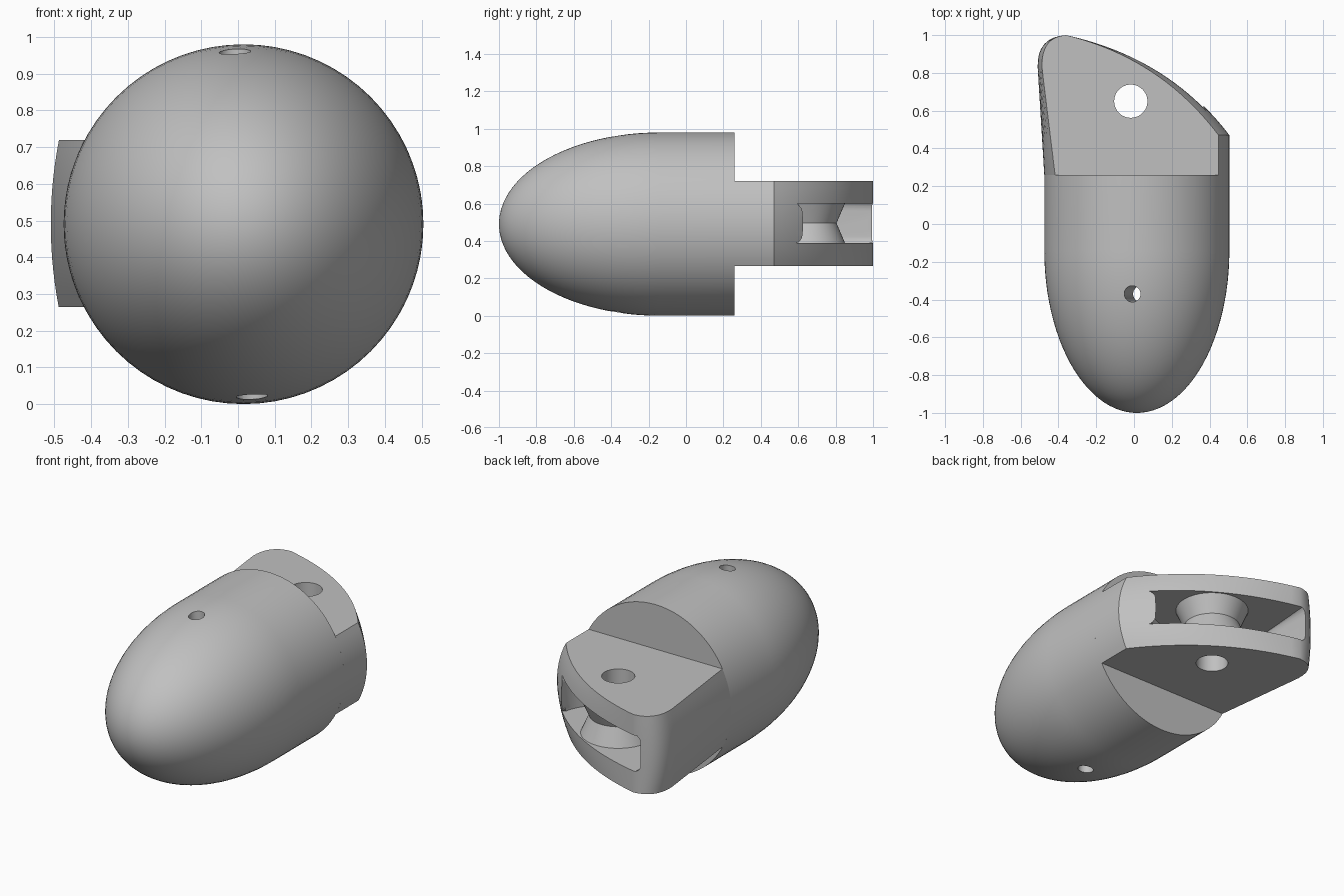
import bpy, bmesh
from math import sin, cos, pi, sqrt
from mathutils import Vector

cube = bpy.data.objects.get("Cube")
if cube:
    bpy.data.objects.remove(cube)

R, CX, CZ = 0.49, 0.015, 0.49      # barrel radius and axis
STEP, NOSE = 0.26, -0.14           # end of barrel, start of nose
HX, HY, HR = -0.017, 0.65, 0.088   # pin hole

grey = bpy.data.materials.new("grey plastic")
grey.use_nodes = True
grey.diffuse_color = (0.53, 0.53, 0.53, 1)
grey.node_tree.nodes["Principled BSDF"].inputs["Base Color"].default_value = grey.diffuse_color


def loft(name, rings, wrap=False, bevel=0):
    """Join equal-length rings of points; cap the ends or wrap them round."""
    bm = bmesh.new()
    rows = [[bm.verts.new(p) for p in ring] for ring in rings]
    n = len(rows[0])
    pairs = list(zip(rows, rows[1:])) + ([(rows[-1], rows[0])] if wrap else [])
    for a, b in pairs:
        for i in range(n):
            j = (i + 1) % n
            bm.faces.new((a[i], a[j], b[j], b[i]))
    if not wrap:
        caps = [bm.faces.new(rows[0]), bm.faces.new(rows[-1])]
        if bevel:
            edges = {e for f in caps for e in f.edges}
            bmesh.ops.bevel(bm, geom=list(edges), offset=bevel, segments=4,
                            profile=0.5, affect='EDGES')
    bmesh.ops.recalc_face_normals(bm, faces=bm.faces)
    mesh = bpy.data.meshes.new(name)
    bm.to_mesh(mesh)
    bm.free()
    mesh.materials.append(grey)
    ob = bpy.data.objects.new(name, mesh)
    bpy.context.collection.objects.link(ob)
    return ob


def circle(x, y, z, r, n=48):
    return [(x + r * cos(2 * pi * i / n), y + r * sin(2 * pi * i / n), z) for i in range(n)]


def activate(ob):
    bpy.ops.object.select_all(action='DESELECT')
    ob.select_set(True)
    bpy.context.view_layer.objects.active = ob


def cut(ob, cutter):
    mod = ob.modifiers.new("cut", 'BOOLEAN')
    mod.operation, mod.solver, mod.object = 'DIFFERENCE', 'EXACT', cutter
    activate(ob)
    bpy.ops.object.modifier_apply(modifier=mod.name)
    bpy.data.objects.remove(cutter)


def bezier(a, b, c, n):
    a, b, c = Vector(a), Vector(b), Vector(c)
    return [a * (1 - t) ** 2 + b * 2 * t * (1 - t) + c * t * t
            for t in (i / n for i in range(n + 1))]


# Barrel with an elliptical nose
def barrel_ring(y, r, n=72):
    return [(CX + r * cos(2 * pi * i / n), y, CZ + r * sin(2 * pi * i / n)) for i in range(n)]


stations = [(NOSE - 0.86 * cos(a), R * sin(a))
            for a in (pi / 2 * (i + 0.6) / 24.6 for i in range(25))]
body = loft("bullet_body", [barrel_ring(y, r) for y, r in stations + [(STEP, R)]])

# Small slanted cord hole through the nose
cut(body, loft("cord_hole_cutter", [circle(-0.013, -0.37, 1.05, 0.043, 32),
                                    circle(0.044, -0.37, -0.1, 0.043, 32)]))


# Tongue: level outlines, bulging out towards the middle height
def tongue_ring(z):
    d = z - CZ
    half = sqrt(R * R - d * d)
    sag = 0.022 * (d / 0.228) ** 2
    right = CX + half
    corner = bezier((-0.51 + sag, 0.83), (-0.515 + sag, 0.99), (-0.36, 1.0), 8)
    back = bezier((-0.36, 1.0), (right - 0.31, 0.88), (right, 0.47), 20)
    outline = [(CX - half, STEP)] + corner + back[1:] + [(right, STEP)]
    return [(x, y, z) for x, y in outline]


LOW, HIGH = 0.265, 0.72
tongue = loft("tongue", [tongue_ring(LOW + (HIGH - LOW) * i / 14) for i in range(15)])

# Slot round the post, open along the curved back
S0, S1 = 0.39, 0.6
arc = [(HX + 0.385 * cos(a), HY - 0.02 + 0.29 * sin(a))
       for a in (pi + pi * i / 24 for i in range(25))]
slot = [(-0.402, 1.2)] + arc + [(0.75, 0.63), (0.75, 1.2)]
cut(tongue, loft("slot_cutter", [[(x, y, z) for x, y in slot] for z in (S0, S1)], bevel=0.04))
cut(tongue, loft("pin_hole_cutter", [circle(HX, HY, z, HR) for z in (0, 1)]))

# Waisted hollow post inside the slot
profile = [(0.2, S0), (0.155, (S0 + S1) / 2), (0.2, S1), (HR, S1), (HR, S0)]
post = loft("waisted_post", [circle(HX, HY, z, r) for r, z in profile], wrap=True)

for ob in (body, tongue, post):
    activate(ob)
    bpy.ops.object.shade_smooth_by_angle(angle=0.5)
